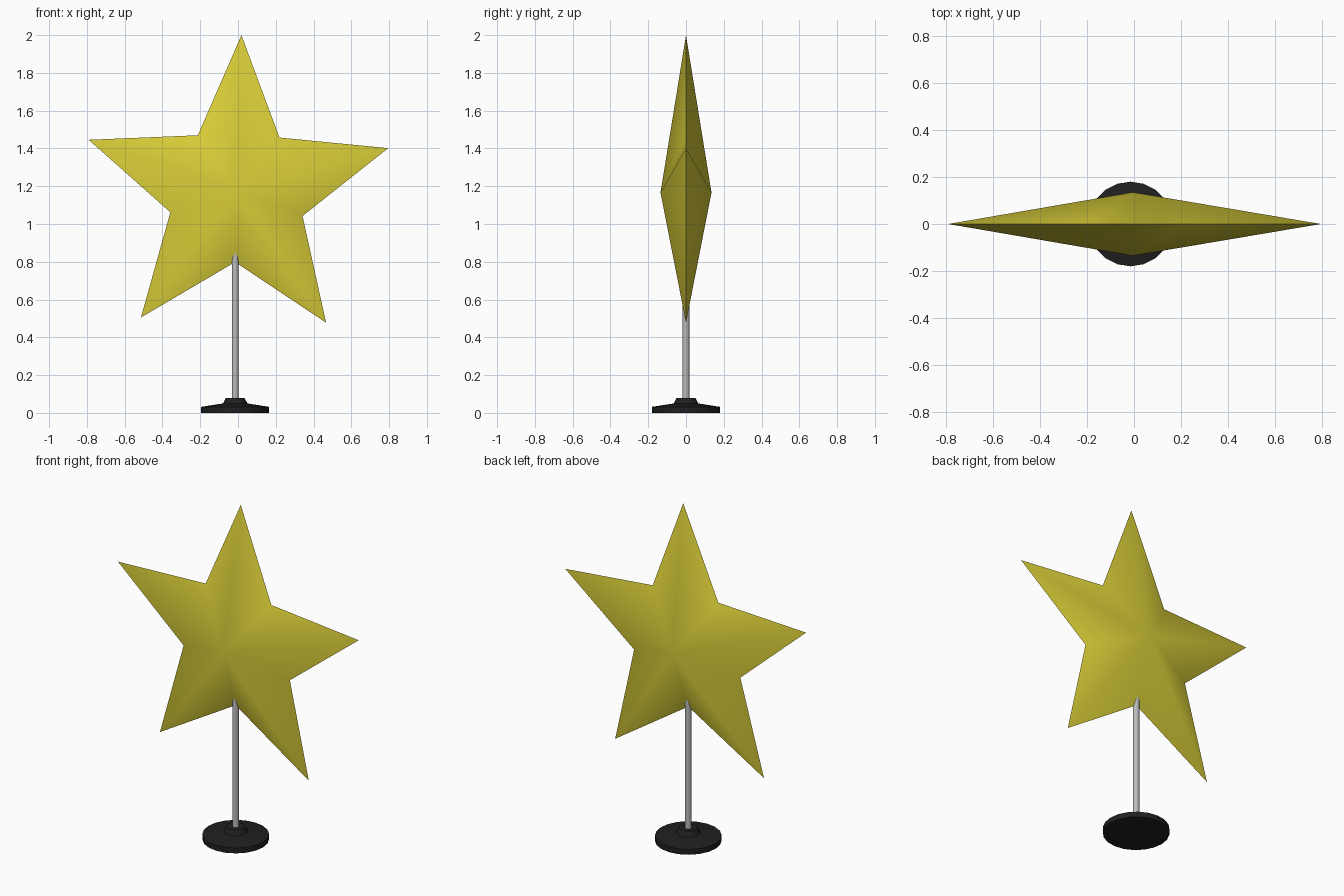
import bpy, bmesh, math

if "Cube" in bpy.data.objects:
    bpy.data.objects.remove(bpy.data.objects["Cube"], do_unlink=True)


def material(name, color, rough=0.6):
    m = bpy.data.materials.new(name)
    m.use_nodes = True
    m.diffuse_color = (*color, 1)
    bsdf = m.node_tree.nodes["Principled BSDF"]
    bsdf.inputs["Base Color"].default_value = (*color, 1)
    bsdf.inputs["Roughness"].default_value = rough
    return m


def finish(bm, name, mat, angle):
    bmesh.ops.recalc_face_normals(bm, faces=bm.faces)
    mesh = bpy.data.meshes.new(name)
    bm.to_mesh(mesh)
    bm.free()
    mesh.materials.append(mat)
    ob = bpy.data.objects.new(name, mesh)
    bpy.context.collection.objects.link(ob)
    bpy.ops.object.select_all(action="DESELECT")
    ob.select_set(True)
    bpy.context.view_layer.objects.active = ob
    bpy.ops.object.shade_smooth_by_angle(angle=math.radians(angle))
    return ob


def lathe(name, profile, sides, mat, x):
    """Closed solid of revolution from (radius, height) pairs."""
    bm = bmesh.new()
    rings = []
    for r, z in profile:
        angles = [math.tau * i / sides for i in range(sides)]
        rings.append([bm.verts.new((x + r * math.cos(a), r * math.sin(a), z)) for a in angles])
    for low, high in zip(rings, rings[1:]):
        for i in range(sides):
            j = (i + 1) % sides
            bm.faces.new((low[i], low[j], high[j], high[i]))
    bm.faces.new(rings[0])
    bm.faces.new(rings[-1])
    return finish(bm, name, mat, 30)


def star(name, centre, outer, inner, depth, tilt, mat):
    """Five-pointed star with a raised centre on both sides."""
    bm = bmesh.new()
    cx, cz = centre
    rim = []
    for i in range(10):
        r = inner if i % 2 else outer
        a = math.radians(tilt) + i * math.pi / 5
        rim.append(bm.verts.new((cx + r * math.sin(a), 0, cz + r * math.cos(a))))
    for y in (-depth, depth):
        apex = bm.verts.new((cx, y, cz))
        for i in range(10):
            bm.faces.new((rim[i], rim[(i + 1) % 10], apex))
    return finish(bm, name, mat, 60)


yellow = material("yellow", (0.70, 0.62, 0.04))
grey = material("light grey", (0.50, 0.50, 0.50))
black = material("black", (0.014, 0.014, 0.014))

# Star
star("star", (-0.005, 1.166), 0.834, 0.368, 0.135, 1.6, yellow)

# Pole, running up inside the star
lathe("pole", [(0.0175, 0.06), (0.0175, 0.9)], 16, grey, -0.015)

# Round foot with a raised collar
foot = [(0.18, 0), (0.18, 0.032), (0.065, 0.05), (0.05, 0.078)]
lathe("foot", foot, 20, black, -0.015)
